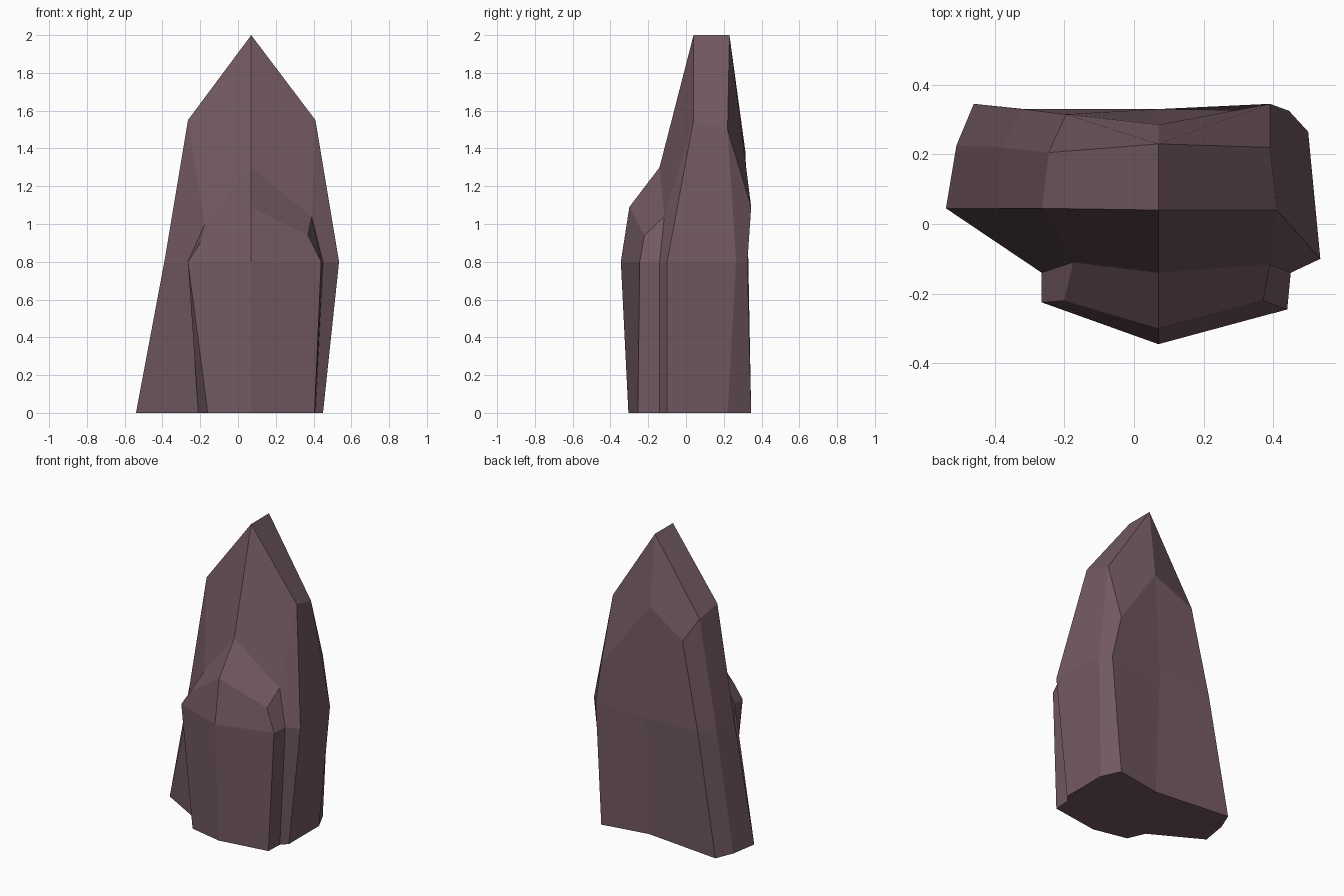
import bpy
import bmesh

cube = bpy.data.objects.get("Cube")
if cube:
    bpy.data.objects.remove(cube, do_unlink=True)

# Single stone colour
stone = bpy.data.materials.new("dusky_purple_stone")
stone.use_nodes = True
colour = (0.17, 0.1, 0.122, 1)
stone.diffuse_color = colour
shader = stone.node_tree.nodes["Principled BSDF"]
shader.inputs["Base Color"].default_value = colour
shader.inputs["Roughness"].default_value = 0.9

# Vertical edges of the rock, counter-clockwise: (x, y) at ground, (x, y) at waist, (x, y, z) at shoulder
WAIST = 0.8
edges = {
    "ledge_mid": ((.07, -.305), (.07, -.345), (.07, -.30, 1.09)),
    "ledge_left": ((.405, -.255), (.44, -.245), (.37, -.22, .94)),
    "seam_left": ((.41, -.14), (.45, -.14), (.39, -.115, 1.04)),
    "front_left": ((.45, -.10), (.535, -.10), (.41, .04, 1.55)),
    "side_left": ((.45, .22), (.50, .265), (.39, .22, 1.5)),
    "back_left": ((.39, .345), (.445, .325), (.39, .345, 1.09)),
    "back_mid": ((.07, .29), (.07, .33), (.07, .285, 1.53)),
    "back_right": ((-.46, .345), (-.32, .33), (-.195, .315, 1.38)),
    "side_right": ((-.51, .225), (-.38, .22), (-.245, .205, 1.5)),
    "front_right": ((-.54, .045), (-.39, .045), (-.265, .045, 1.55)),
    "seam_right": ((-.21, -.14), (-.265, -.14), (-.175, -.11, 1.0)),
    "ledge_right": ((-.16, -.255), (-.265, -.225), (-.20, -.22, .9)),
}

bm = bmesh.new()
columns = [
    [bm.verts.new((*ground, 0)), bm.verts.new((*waist, WAIST)), bm.verts.new(shoulder)]
    for ground, waist, shoulder in edges.values()
]
top = {name: column[2] for name, column in zip(edges, columns)}
top["ledge_peak"] = bm.verts.new((.07, -.14, 1.3))
top["ridge_front"] = bm.verts.new((.07, .04, 2))
top["ridge_back"] = bm.verts.new((.07, .23, 2))

# Walls and underside
for i, column in enumerate(columns):
    following = columns[(i + 1) % len(columns)]
    for low in range(2):
        bm.faces.new((column[low], following[low], following[low + 1], column[low + 1]))
bm.faces.new([column[0] for column in reversed(columns)])

# Facets of the ledge, the front slope, the roof and the back slope on each side
for side in ("left", "right"):
    facets = (
        ("ledge_mid", "ledge_" + side, "seam_" + side, "ledge_peak"),
        ("ledge_peak", "seam_" + side, "front_" + side, "ridge_front"),
        ("ridge_front", "front_" + side, "side_" + side, "ridge_back"),
        ("ridge_back", "side_" + side, "back_" + side, "back_mid"),
    )
    for facet in facets:
        bm.faces.new([top[name] for name in facet])

bmesh.ops.recalc_face_normals(bm, faces=bm.faces)
mesh = bpy.data.meshes.new("standing_rock")
bm.to_mesh(mesh)
bm.free()
mesh.materials.append(stone)
rock = bpy.data.objects.new("standing_rock", mesh)
bpy.context.collection.objects.link(rock)
